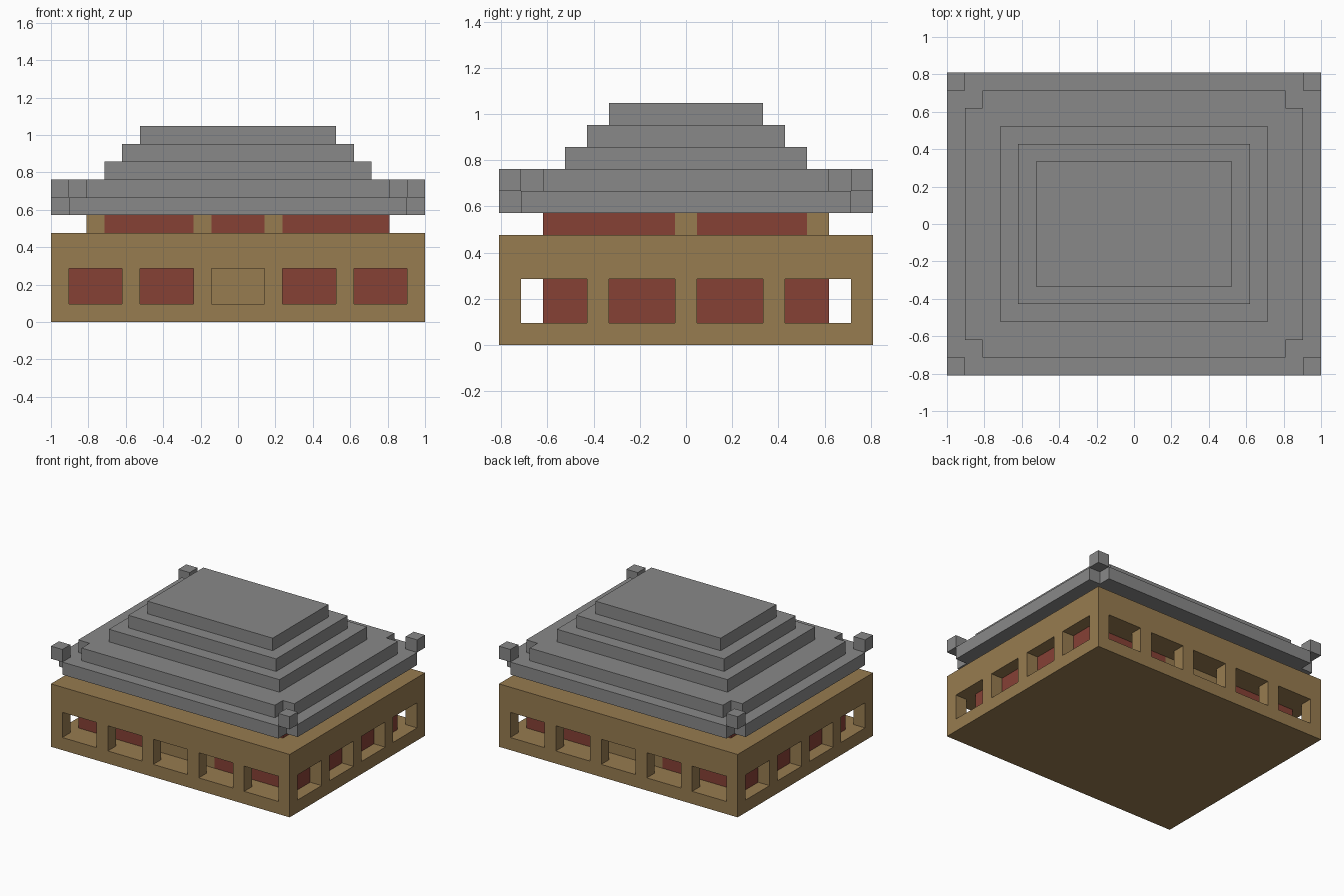
import bpy, bmesh
from mathutils import Vector

U = 2 / 21  # one block of the model's grid

old = bpy.data.objects.get("Cube")
if old:
    bpy.data.objects.remove(old, do_unlink=True)


def material(name, rgb):
    m = bpy.data.materials.new(name)
    m.use_nodes = True
    m.diffuse_color = (*rgb, 1)
    m.node_tree.nodes["Principled BSDF"].inputs["Base Color"].default_value = (*rgb, 1)
    return m


TAN = material("sandy tan", (0.31, 0.20, 0.08))
RED = material("brick red", (0.24, 0.052, 0.036))
GREY = material("roof grey", (0.25, 0.25, 0.25))


def add_box(bm, x0, x1, y0, y1, z0, z1):
    """Add a box, measured in blocks."""
    verts = bmesh.ops.create_cube(bm, size=1)["verts"]
    size = Vector((x1 - x0, y1 - y0, z1 - z0))
    mid = Vector((x0 + x1, y0 + y1, z0 + z1)) / 2
    for v in verts:
        v.co = (v.co * size + mid) * U


def finish(name, bm, *mats):
    mesh = bpy.data.meshes.new(name)
    bm.normal_update()
    bm.to_mesh(mesh)
    bm.free()
    for m in mats:
        mesh.materials.append(m)
    obj = bpy.data.objects.new(name, mesh)
    bpy.context.collection.objects.link(obj)
    return obj


def boxes(name, mat, *dims):
    bm = bmesh.new()
    for d in dims:
        add_box(bm, *d)
    return finish(name, bm, mat)


def centred(x, y, z0, z1):
    return (-x, x, -y, y, z0, z1)


def cut(target, cutter):
    """Subtract the cutter from the target, then discard it."""
    cutter.hide_render = True
    mod = target.modifiers.new("cut", "BOOLEAN")
    mod.operation, mod.solver, mod.object = "DIFFERENCE", "EXACT", cutter
    bpy.context.view_layer.objects.active = target
    bpy.ops.object.modifier_apply(modifier=mod.name)
    bpy.data.objects.remove(cutter, do_unlink=True)


# Outer wall: solid block, hollowed, with a row of windows through each side
wall = boxes("outer_wall", TAN, centred(10.5, 8.5, 0, 5))
cut(wall, boxes("cavity", TAN, centred(9.5, 7.5, 1, 3)))
cut(wall, boxes("long_windows", TAN,
                *[(4 * i - 1.5, 4 * i + 1.5, -9, 9, 1, 3) for i in range(-2, 3)]))
cut(wall, boxes("short_windows", TAN,
                *[(-11, 11, 4 * i + 0.5, 4 * i + 3.5, 1, 3) for i in range(-2, 2)]))


def panelled(name, dims, x_cuts, y_cuts, is_tan):
    """Red box, sliced into panels; a rule picks the tan ones."""
    bm = bmesh.new()
    add_box(bm, *dims)
    for axis, cuts in ((Vector((1, 0, 0)), x_cuts), (Vector((0, 1, 0)), y_cuts)):
        for c in cuts:
            for s in (-1, 1):
                bmesh.ops.bisect_plane(bm, geom=bm.verts[:] + bm.edges[:] + bm.faces[:],
                                       plane_co=axis * c * s * U, plane_no=axis)
    bm.normal_update()
    for f in bm.faces:
        f.material_index = int(is_tan(f.calc_center_median() / U, f.normal))
    return finish(name, bm, RED, TAN)


# Inner room behind the windows, with a tan doorway panel front and back
panelled("inner_room", centred(9.5, 6.5, 1, 3), [2.5], [],
         lambda c, n: abs(n.y) > 0.5 and abs(c.x) < 2.5)


def upper_rule(c, n):
    # The pattern repeats when turned half way round
    if abs(n.y) > 0.5:
        u = -c.x if n.y > 0 else c.x
        return u < -7.5 or 1.5 < abs(u) < 2.5
    if abs(n.x) > 0.5:
        u = c.y if n.x > 0 else -c.y
        return u > 5.5 or abs(u) < 0.5
    return False


# Low upper storey under the eaves
panelled("upper_storey", centred(8.5, 6.5, 5, 6), [1.5, 2.5, 7.5], [0.5, 5.5], upper_rule)


def notched_slab(name, x, y, z):
    """Slab one block high with a block missing from each corner."""
    bm = bmesh.new()
    outline = [(x, y - 1), (x - 1, y - 1), (x - 1, y)]
    points = (outline + [(-a, b) for a, b in reversed(outline)]
              + [(-a, -b) for a, b in outline]
              + [(a, -b) for a, b in reversed(outline)])
    face = bm.faces.new([bm.verts.new((a * U, b * U, z * U)) for a, b in points])
    top = bmesh.ops.extrude_face_region(bm, geom=[face])["geom"]
    bmesh.ops.translate(bm, vec=(0, 0, U),
                        verts=[g for g in top if isinstance(g, bmesh.types.BMVert)])
    bmesh.ops.recalc_face_normals(bm, faces=bm.faces[:])
    return finish(name, bm, GREY)


# Roof: notched eaves, raised corner blocks, then three shrinking steps
notched_slab("eaves", 10.5, 8.5, 6)
notched_slab("lower_roof", 9.5, 7.5, 7)
boxes("roof_corner_blocks", GREY,
      *[(sx * 10 - 0.5, sx * 10 + 0.5, sy * 8 - 0.5, sy * 8 + 0.5, 7, 8)
        for sx in (-1, 1) for sy in (-1, 1)])
for i in range(3):
    boxes(f"roof_step_{i + 1}", GREY, centred(7.5 - i, 5.5 - i, 8 + i, 9 + i))
